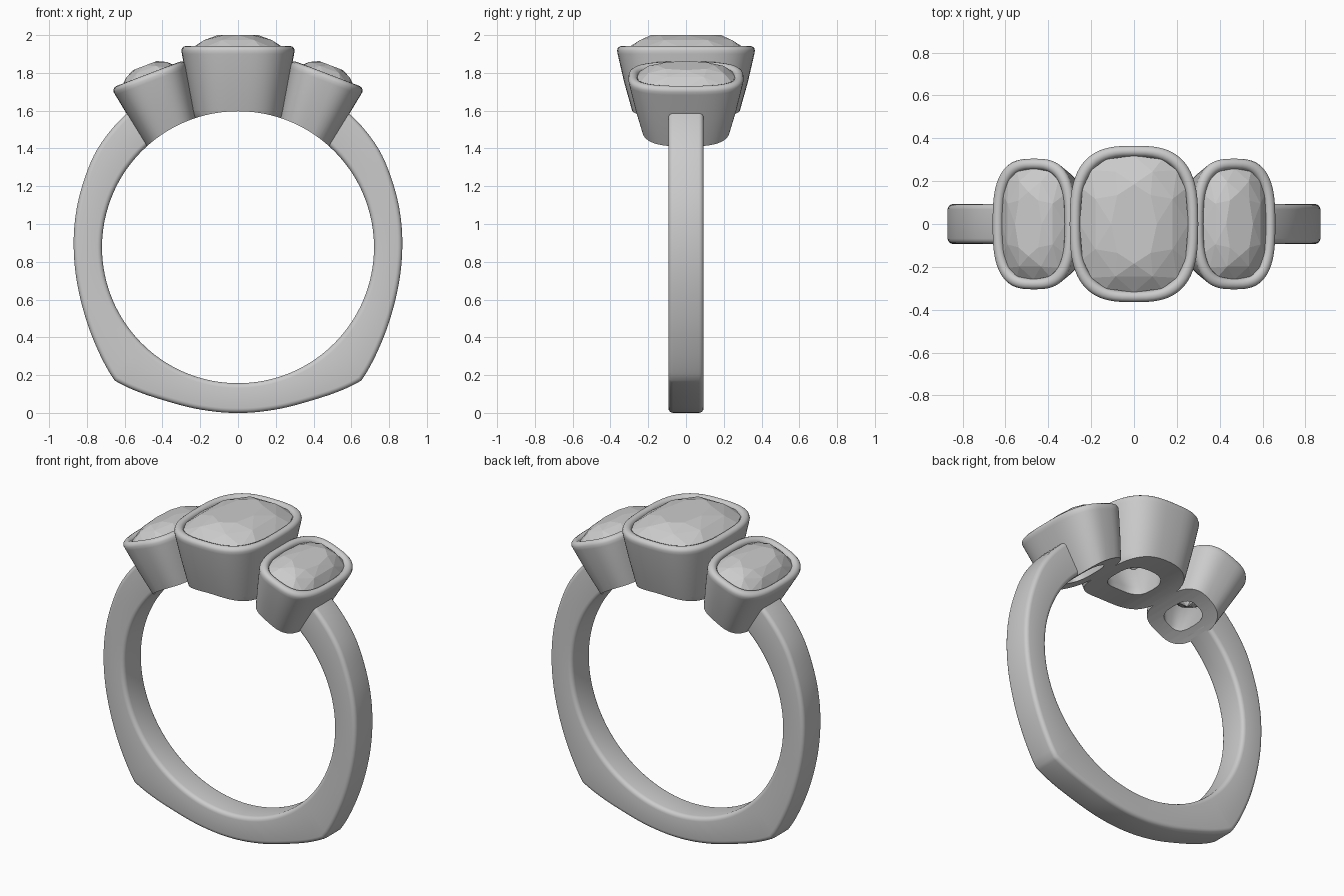
import bpy, bmesh, math
from mathutils import Matrix, Vector

if "Cube" in bpy.data.objects:
    bpy.data.objects.remove(bpy.data.objects["Cube"])

CZ, R = 0.877, 0.72          # finger hole centre height and radius


def finish(name, bm, angle=None):
    bmesh.ops.recalc_face_normals(bm, faces=bm.faces)
    me = bpy.data.meshes.new(name)
    bm.to_mesh(me)
    bm.free()
    ob = bpy.data.objects.new(name, me)
    bpy.context.collection.objects.link(ob)
    if angle:
        smooth(ob, angle)
    return ob


def smooth(ob, angle):
    bpy.ops.object.select_all(action='DESELECT')
    ob.select_set(True)
    bpy.context.view_layer.objects.active = ob
    bpy.ops.object.shade_smooth_by_angle(angle=math.radians(angle))


def loft(bm, rings, closed):
    loops = [[bm.verts.new(p) for p in r] for r in rings]
    pairs = list(zip(loops, loops[1:])) + ([(loops[-1], loops[0])] if closed else [])
    for a, b in pairs:
        for i in range(len(a)):
            j = (i + 1) % len(a)
            bm.faces.new((a[i], a[j], b[j], b[i]))
    if not closed:
        bm.faces.new(loops[0])
        bm.faces.new(loops[-1])


def cushion(a, b, z, n, phase=0.0, e=2.9):
    """Rounded-rectangle (superellipse) ring."""
    pts = []
    for i in range(n):
        t = 2 * math.pi * (i + phase) / n
        c, s = math.cos(t), math.sin(t)
        pts.append(Vector((a * math.copysign(abs(c) ** (2 / e), c),
                           b * math.copysign(abs(s) ** (2 / e), s), z)))
    return pts


def spline(keys, steps):
    """Catmull-Rom through (angle, radius) keys."""
    out = []
    k = [keys[0]] + keys + [keys[-1]]
    for i in range(1, len(k) - 2):
        p0, p1, p2, p3 = (Vector(q) for q in k[i - 1:i + 3])
        for s in range(steps):
            t = s / steps
            out.append(0.5 * (2 * p1 + (p2 - p0) * t + (2 * p0 - 5 * p1 + 4 * p2 - p3) * t * t
                              + (3 * p1 - p0 - 3 * p2 + p3) * t ** 3))
    return out


# Band: rounded section swept from one side setting round the bottom to the other
side = spline([(38, .922), (55, .908), (69, .886), (90, .87), (108, .878), (123, .91), (136, .957)], 6)
base = spline([(138.5, .957), (153.6, .902), (167, .882), (180, .877)], 6)
half = side + [Vector((137.2, .961))] + base
path = half + [Vector((180, .877))] + [Vector((360 - p.x, p.y)) for p in reversed(half)]
W, BV = 0.093, 0.025
rings = []
for ang, ro in path:
    a = math.radians(ang)
    ring = []
    for cx, cy, q in ((ro - BV, W - BV, 0), (R + BV, W - BV, 1), (R + BV, BV - W, 2), (ro - BV, BV - W, 3)):
        for k in range(5):
            t = math.pi / 2 * (q + k / 4)
            r, y = cx + BV * math.cos(t), cy + BV * math.sin(t)
            ring.append((r * math.sin(a), y, CZ + r * math.cos(a)))
    rings.append(ring)
bm = bmesh.new()
loft(bm, rings, False)
finish("band", bm, 40)

# Finger-hole cutter, trims the undersides of the settings
bm = bmesh.new()
bmesh.ops.create_cone(bm, cap_ends=True, segments=128, radius1=R, radius2=R, depth=2,
                      matrix=Matrix.Translation((0, 0, CZ)) @ Matrix.Rotation(math.pi / 2, 4, 'X'))
cutter = finish("finger_cutter", bm)
cutter.hide_render = True


def setting(name, a, b, hole, dome, tip, mat):
    # Bezel: (inset, height) profile, outside wall down, under, and up inside
    prof = [(.027, .003), (.014, 0), (.004, -.008), (0, -.022), (.003, -.04), (.03, -.19),
            (.056, -.335), (.064, -.37), (.08, -.395), (.10, -.405), (hole, -.405),
            (hole - .01, -.30), (.07, -.07), (.051, -.03), (.047, -.012), (.04, -.002)]
    bm = bmesh.new()
    loft(bm, [cushion(a - i, b - i * (1 + .4 * min(1, max(0, -z) / .3)), z, 64) for i, z in prof], True)
    bm.transform(mat)
    ob = finish(name + "_bezel", bm)
    mod = ob.modifiers.new("trim", 'BOOLEAN')
    mod.object, mod.operation, mod.solver = cutter, 'DIFFERENCE', 'EXACT'
    bpy.context.view_layer.objects.active = ob
    bpy.ops.object.modifier_apply(modifier=mod.name)
    smooth(ob, 40)
    # Faceted cushion stone as the hull of its facet corners
    ga, gb = a - .046, b - .046
    pts = (cushion(ga, gb, -.015, 16) + cushion(ga, gb, -.03, 16)
           + cushion(ga * .76, gb * .82, dome * .55, 8, .5, 2.4)
           + cushion(ga * .42, gb * .58, dome, 8, 0, 2.2)
           + cushion(ga * .5, gb * .5, -.03 - tip * .5, 8, .5, 2.2) + [Vector((0, 0, -tip))])
    bm = bmesh.new()
    for p in pts:
        bm.verts.new(p)
    bmesh.ops.convex_hull(bm, input=bm.verts)
    bm.transform(mat)
    finish(name + "_stone", bm)


# Three settings: centre, and a tilted mirrored pair
setting("centre", .30, .365, .17, .06, .28, Matrix.Translation((0, 0, 1.94)))
for s, name in ((-1, "left"), (1, "right")):
    setting(name, .205, .305, .135, .05, .24,
            Matrix.Translation((s * .475, 0, 1.792)) @ Matrix.Rotation(s * math.radians(21), 4, 'Y'))

bpy.data.objects.remove(cutter)
